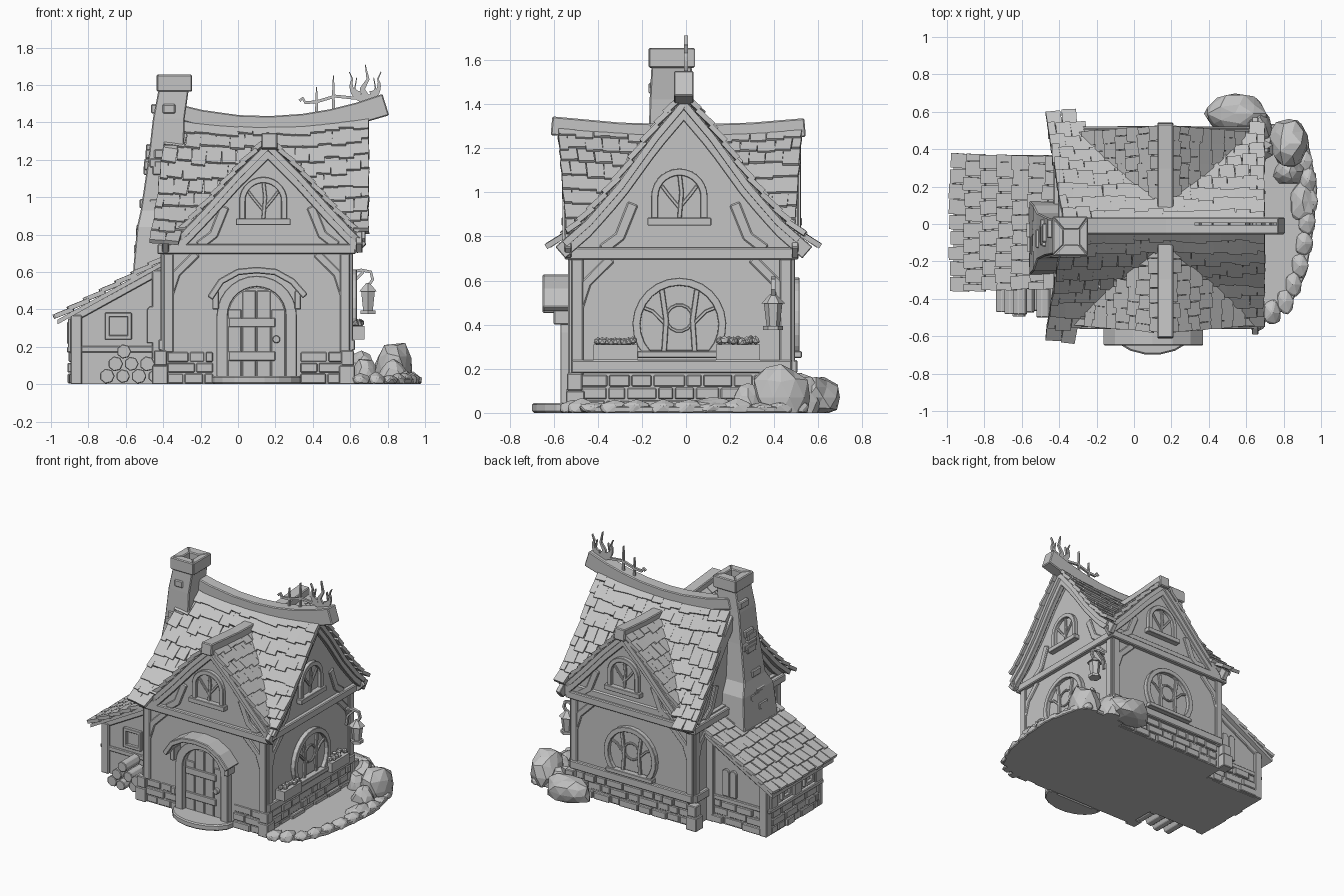
import bpy, bmesh, math, random
from mathutils import Matrix, Vector

random.seed(4)
if "Cube" in bpy.data.objects:
    bpy.data.objects.remove(bpy.data.objects["Cube"])

stone_grey = bpy.data.materials.new("plain_grey")
stone_grey.use_nodes = True
stone_grey.diffuse_color = (0.55, 0.55, 0.55, 1)
stone_grey.node_tree.nodes["Principled BSDF"].inputs["Base Color"].default_value = (0.55, 0.55, 0.55, 1)


# ---------- helpers ----------
def finish(bm, name, bevel=0.0, solid=0.0):
    if not solid:
        bmesh.ops.recalc_face_normals(bm, faces=bm.faces)
    mesh = bpy.data.meshes.new(name)
    bm.to_mesh(mesh)
    bm.free()
    mesh.materials.append(stone_grey)
    obj = bpy.data.objects.new(name, mesh)
    bpy.context.collection.objects.link(obj)
    if solid:
        mod = obj.modifiers.new("thickness", "SOLIDIFY")
        mod.thickness, mod.offset = solid, -1
    if bevel:
        mod = obj.modifiers.new("worn_edges", "BEVEL")
        mod.width, mod.segments = bevel, 1


def wall_frame(turns, origin):
    # local u = right along the wall, v = up, w = outward
    return Matrix.Translation(origin) @ Matrix.Rotation(turns * math.pi / 2, 4, "Z") @ Matrix.Rotation(math.pi / 2, 4, "X")


def loft(bm, loops):
    rings = [[bm.verts.new(p) for p in loop] for loop in loops]
    bm.faces.new(rings[0])
    bm.faces.new(rings[-1])
    for a, b in zip(rings, rings[1:]):
        for i in range(len(a)):
            j = (i + 1) % len(a)
            bm.faces.new((a[i], a[j], b[j], b[i]))


def prism(bm, pts, m, w0, w1):
    loft(bm, [[m @ Vector((u, v, w)) for u, v in pts] for w in (w0, w1)])


def rect(bm, m, u0, u1, v0, v1, w0, w1):
    prism(bm, [(u0, v0), (u1, v0), (u1, v1), (u0, v1)], m, w0, w1)


def stroke(bm, pts, m, w0, w1, wide, tip=None):
    # continuous flat bar of varying width following a path
    tip = wide if tip is None else tip
    p, n = [Vector(q) for q in pts], len(pts) - 1
    loops = []
    for i, q in enumerate(p):
        t = (p[min(i + 1, n)] - p[max(i - 1, 0)]).normalized()
        off = Vector((-t.y, t.x)) * (wide + (tip - wide) * i / n) / 2
        a, b = q + off, q - off
        loops.append([m @ Vector((e.x, e.y, w)) for e, w in ((a, w0), (b, w0), (b, w1), (a, w1))])
    loft(bm, loops)


def arc(cu, cv, r, start, end, n=14):
    angles = [math.radians(start + (end - start) * i / n) for i in range(n + 1)]
    return [(cu + r * math.cos(t), cv + r * math.sin(t)) for t in angles]


def arch(cu, base, spring, r):
    return [(cu + r, base)] + arc(cu, spring, r, 0, 180) + [(cu - r, base)]


def rock(bm, loc, size, detail=2, rough=0.13):
    geo = bmesh.ops.create_icosphere(bm, subdivisions=detail, radius=1)
    for v in geo["verts"]:
        v.co *= 1 + random.uniform(-rough, rough)
        v.co = Vector((loc[k] + v.co[k] * size[k] for k in range(3)))
        v.co.z = max(v.co.z, 0)


def tiles(bm, surf, a0, a1, cols, d1, rows, keep=lambda p: True):
    # overlapping staggered courses of uneven shingles on surf(along, down)
    step, wide = d1 / rows, (a1 - a0) / cols
    for r in range(rows):
        odd = r % 2
        for c in range(cols + odd):
            left = max(a0, a0 + wide * (c - odd / 2))
            right_end = min(a1, a0 + wide * (c + 1 - odd / 2))
            a, half = (left + right_end) / 2, (right_end - left) / 2 * random.uniform(.88, 1.02)
            top, low = surf(a, r * step), surf(a, (r + 1) * step + random.uniform(-.01, .01))
            mid = (top + low) / 2
            if not keep(mid):
                continue
            right = (surf(a + .02, r * step) - surf(a - .02, r * step)).normalized()
            down = (low - top).normalized()
            up = right.cross(down).normalized()
            if up.z < 0:
                right, up = -right, -up
            right = down.cross(up)
            m = Matrix((right, down, up)).transposed().to_4x4()
            m = Matrix.Translation(mid + up * .014) @ m @ Matrix.Rotation(random.uniform(-.07, .07), 4, "Z") @ Matrix.Rotation(.12, 4, "X")
            length = (low - top).length
            rect(bm, m, -half, half, -length * .6, length * .56, -.012, .012)


FRONT, RIGHT = wall_frame(0, (0, -.52, 0)), wall_frame(1, (.60, 0, 0))
BACK, LEFT = wall_frame(2, (0, .48, 0)), wall_frame(3, (-.40, 0, 0))
SHED_FRONT, SHED_BACK, SHED_LEFT = wall_frame(0, (0, -.30, 0)), wall_frame(2, (0, .32, 0)), wall_frame(3, (-.89, 0, 0))
MIDDLE, FLAT = wall_frame(0, (0, 0, 0)), Matrix()
XC, YC = .16, -.01
MAIN = [(0, 1.385), (.14, 1.23), (.3, 1.02), (.44, .87), (.59, .75), (.8, .66)]
CROSS = [(0, 1.27), (.17, 1.11), (.33, .94), (.45, .82), (.55, .73), (.8, .58)]


def height(profile, d):
    for (a, za), (b, zb) in zip(profile, profile[1:]):
        if d <= b:
            return za + (zb - za) * (d - a) / (b - a)
    return profile[-1][1]


def main_z(x, d):
    return height(MAIN, d) + .06 * ((x - .15) / .6) ** 2 * max(0, 1 - d / .6)


def cross_z(y, d):
    return height(CROSS, d) + .03 * (y / .55) ** 2 * max(0, 1 - d / .6)


# the roof flares toward the chimney end and draws in at the gable eaves
def main_point(s, a, d):
    x, d = .70 - (.70 - a) * (.93 + .15 * d), d * (1.02 - .12 * a)
    return Vector((x, YC + s * d, main_z(x, d)))


def cross_point(s, a, d):
    y = a * (1 - .16 * d)
    return Vector((XC + s * d, y, cross_z(y, d)))


# ---------- walls ----------
bm = bmesh.new()
rect(bm, FLAT, -.40, .60, -.52, .48, 0, .76)
spread = [i * .05 - .5 for i in range(21)]
prism(bm, [(-.5, .7)] + [(s, height(MAIN, abs(s)) - .03) for s in spread] + [(.5, .7)], wall_frame(1, (0, YC, 0)), -.37, .60)
prism(bm, [(-.4, .7)] + [(XC + s, height(CROSS, abs(s)) - .03) for s in spread if -.56 < s < .45] + [(.6, .7)], MIDDLE, -.48, .52)
finish(bm, "house_walls")

bm = bmesh.new()
prism(bm, [(-.89, 0), (-.4, 0), (-.4, .64), (-.89, .36)], MIDDLE, -.32, .30)
finish(bm, "shed_walls")

# ---------- stone footing ----------
bm = bmesh.new()
spans = [(FRONT, -.38, -.13), (FRONT, .33, .58), (RIGHT, -.48, .44), (BACK, -.56, .36), (SHED_LEFT, -.28, .26), (SHED_BACK, .44, .86)]
for m, u0, u1 in spans:
    for row in range(3):
        u = u0
        while u < u1 - .03:
            end = min(u + random.uniform(.07, .16), u1)
            rect(bm, m, u + .004, end - .004, row * .058 + .004, row * .058 + .056, -.02, random.uniform(.002, .024))
            u = end
for x in (-.40, .60):
    for y in (-.52, .48):
        rect(bm, FLAT, x - .06, x + .025, y - .025, y + .06, 0, .1)
        rect(bm, FLAT, x - .05, x + .02, y - .02, y + .05, .1, .18)
finish(bm, "stone_footing", .005)

# ---------- timber frame ----------
bm = bmesh.new()
for m, u0, u1, apex in ((FRONT, -.40, .60, .16), (RIGHT, -.52, .48, -.01), (BACK, -.60, .40, -.16), (LEFT, -.48, .52, .01)):
    rect(bm, m, u0 - .03, u1 + .03, .695, .75, -.02, .03)
    for u, s in ((u0, 1), (u1, -1)):
        rect(bm, m, min(u, u + s * .055), max(u, u + s * .055), .17, .7, -.02, .015)
        stroke(bm, [(u + s * .03, .47), (u + s * .07, .59), (u + s * .18, .70)], m, -.01, .01, .045)
    for s in (-1, 1):
        stroke(bm, [(apex + s * .37, .74), (apex + s * .29, .80), (apex + s * .23, .95)], m, -.01, .012, .05)
    if m is not FRONT:
        rect(bm, m, u0, u1, .18, .24, -.02, .025)
finish(bm, "timber_frame", .006)

bm = bmesh.new()
for m, flip in ((SHED_FRONT, 1), (SHED_BACK, -1)):
    for x, top in ((-.865, .37), (-.43, .61)):
        rect(bm, m, flip * x - .03, flip * x + .03, 0, top, -.02, .02)
    stroke(bm, [(flip * -.89, .345), (flip * -.4, .615)], m, -.02, .015, .04)
    rect(bm, m, min(flip * -.89, flip * -.4), max(flip * -.89, flip * -.4), .17, .205, -.02, .012)
for u in (-.27, 0, .25):
    rect(bm, SHED_LEFT, u - .03, u + .05, .17, .35, -.02, .02)
rect(bm, SHED_LEFT, -.32, .3, .17, .2, -.02, .025)
finish(bm, "shed_timbers", .005)

# ---------- roofs ----------
bm = bmesh.new()
bmesh.ops.create_grid(bm, x_segments=60, y_segments=60, size=.5)
for v in bm.verts:
    y = -.02 + v.co.y * 1.08
    x = .68 - (.5 - v.co.x) * 1.13 * (.93 + .15 * abs(y))
    v.co = Vector((x, y, max(main_z(x, abs(y - YC)), cross_z(y, abs(x - XC))) - .008))
finish(bm, "roof_deck", solid=.03)

bm = bmesh.new()
for s in (-1, 1):
    tiles(bm, lambda a, d: main_point(s, a, d), -.46, .70, 14, .56, 9,
          lambda p: main_z(p.x, abs(p.y - YC)) > cross_z(p.y, abs(p.x - XC)) - .02)
    tiles(bm, lambda a, d: cross_point(s, a, d), -.585, .53, 14, .525, 9,
          lambda p: cross_z(p.y, abs(p.x - XC)) > main_z(p.x, abs(p.y - YC)) - .02)
finish(bm, "roof_shingles")

bm = bmesh.new()
prism(bm, [(-.965, .32), (-.38, .645), (-.38, .67), (-.965, .345)], MIDDLE, -.37, .34)
tiles(bm, lambda a, d: Vector((-.38 - d, a * (1 + .1 * d), .67 - d * .55)), -.345, .36, 9, .59, 7)
finish(bm, "shed_roof")

bm = bmesh.new()
dist = [i * .056 for i in range(11)]
for s in (-1, 1):
    for x in (-.39, .645):
        stroke(bm, [(YC + s * d, main_z(x, d) - .05) for d in dist], wall_frame(1, (x, 0, 0)), -.015, .02, .07)
    for y in (-.535, .495):
        stroke(bm, [(XC + s * d, cross_z(y, d) - .05) for d in dist[:-1]], wall_frame(0, (0, y, 0)), -.015, .015, .07)
finish(bm, "gable_boards", .004)

bm = bmesh.new()
stroke(bm, [(x, 1.385 + .11 * ((x - .17) / .62) ** 2) for x in (-.38, -.2, 0, .17, .35, .5, .65, .79)], MIDDLE, -.035, .055, .08, .12)
stroke(bm, [(y, 1.265 + .03 * (y / .55) ** 2) for y in (-.61, -.3, 0, .3, .54)], wall_frame(1, (XC, 0, 0)), -.035, .05, .085)
finish(bm, "ridge_beams", .006)

# ---------- chimney ----------
bm = bmesh.new()
levels = [(0, -.56, -.3, -.27, .12), (.62, -.56, -.3, -.27, .12), (.84, -.54, -.3, -.25, .10), (.93, -.52, -.3, -.19, .06),
          (1.2, -.48, -.29, -.17, .04), (1.42, -.455, -.285, -.165, .03), (1.6, -.42, -.26, -.155, .025)]
loft(bm, [[(x0, y0, z), (x1, y0, z), (x1, y1, z), (x0, y1, z)] for z, x0, x1, y0, y1 in levels])
for i in range(12):
    z = random.uniform(.68, 1.46)
    x = -.56 + (z - .62) * .12
    y = random.uniform(-.12, -.02)
    rect(bm, FLAT, x - .005, x + .09, y - .05, y + .05, z, z + .05)
    side = -.255 + (z - .68) * .12 if z < .86 else -.185 + (z - .9) * .035
    u = x + random.uniform(.02, .09)
    rect(bm, FLAT, u, u + random.uniform(.05, .08), side - .004, side + .04, z, z + .05)
cap = [(-.435, -.17), (-.245, -.17), (-.245, .04), (-.435, .04)]
hole = [(-.375, -.11), (-.295, -.11), (-.295, -.03), (-.375, -.03)]
for i in range(4):
    j = (i + 1) % 4
    prism(bm, [cap[i], cap[j], hole[j], hole[i]], FLAT, 1.565, 1.655)
finish(bm, "chimney", .006)

# ---------- windows ----------
bm = bmesh.new()
for m, cu in ((FRONT, .135), (RIGHT, -.03), (BACK, -.16)):
    prism(bm, arch(cu, .88, .98, .1), m, -.01, .006)
    stroke(bm, arch(cu, .88, .98, .112), m, 0, .03, .032)
    rect(bm, m, cu - .145, cu + .145, .85, .885, 0, .045)
    stroke(bm, [(cu, .88), (cu + .01, 1), (cu, 1.09)], m, 0, .018, .02)
    for s in (-1, 1):
        stroke(bm, [(cu, .93), (cu + s * .05, .99), (cu + s * .08, 1.03)], m, 0, .016, .016)
for m, cu in ((RIGHT, -.03), (BACK, -.1)):
    prism(bm, arc(cu, .40, .185, -40, 220), m, -.01, .006)
    stroke(bm, arc(cu, .40, .195, -42, 222, 18), m, 0, .035, .036)
    rect(bm, m, cu - .19, cu + .19, .25, .28, 0, .045)
    for s in (-1, 1):
        stroke(bm, [(cu + s * .07, .27), (cu + s * .06, .42), (cu + s * .08, .56)], m, 0, .02, .024)
        stroke(bm, [(cu + s * .06, .40), (cu + s * .12, .46), (cu + s * .17, .48)], m, 0, .018, .016)
    stroke(bm, arc(cu, .43, .06, 0, 360), m, 0, .016, .014)
for m, cu, cv in ((SHED_FRONT, -.64, .31), (SHED_LEFT, -.12, .275), (SHED_LEFT, .14, .275)):
    h = .06 if cu < -.5 else .045
    for s in (-1, 1):
        rect(bm, m, cu + s * h - .012, cu + s * h + .012, cv - h, cv + h, 0, .025)
        rect(bm, m, cu - h - .012, cu + h + .012, cv + s * h - .012, cv + s * h + .012, 0, .025)
for m, cu in ((SHED_FRONT, -.46), (SHED_BACK, .56), (SHED_BACK, .62)):
    prism(bm, arch(cu, .22, .39, .027), m, 0, .02)
finish(bm, "windows", .003)

# ---------- door, awning and step ----------
bm = bmesh.new()
stroke(bm, arch(.10, 0, .365, .185), FRONT, 0, .05, .06)
prism(bm, arch(.10, .04, .365, .155), FRONT, 0, .008)
for i in range(4):
    u = -.055 + i * .078
    rect(bm, FRONT, u, u + .073, .03, .40 if i in (0, 3) else .5, 0, .016)
for v in (.15, .33):
    rect(bm, FRONT, -.05, .2, v - .025, v + .025, 0, .026)
prism(bm, arc(.205, .24, .022, 0, 360, 8)[:-1], FRONT, 0, .04)
finish(bm, "front_door", .004)

bm = bmesh.new()
stroke(bm, [(-.15, .46), (-.09, .55), (0, .6), (.10, .61), (.2, .6), (.29, .55), (.36, .47)], FRONT, 0, .13, .035)
for u in (-.12, .32):
    stroke(bm, [(u, .40), (u, .5)], FRONT, 0, .08, .035)
finish(bm, "door_awning", .005)

bm = bmesh.new()
prism(bm, [(.1 + .24 * u, -.53 + .17 * v) for u, v in arc(0, 0, 1, 180, 360, 9)], FLAT, 0, .045)
finish(bm, "door_step", .008)

# ---------- planters, lantern, logs ----------
bm = bmesh.new()
for u in (-.32, .235):
    rect(bm, RIGHT, u - .1, u + .1, .24, .31, 0, .075)
    for i in range(9):
        rock(bm, (.64 + random.uniform(-.02, .02), u - .08 + i * .02, .32 + random.uniform(0, .015)), (.02, .02, .02), 1)
finish(bm, "flower_boxes")

bm = bmesh.new()
side = wall_frame(0, (0, .395, 0))
stroke(bm, [(.60, .6), (.66, .61), (.71, .6), (.72, .56), (.70, .53)], side, -.01, .01, .016)
stroke(bm, [(.61, .48), (.62, .55), (.67, .6)], side, -.008, .008, .014)
for z, h, low, high in ((.375, .02, .045, .045), (.395, .1, .03, .042), (.495, .045, .055, .012)):
    bmesh.ops.create_cone(bm, cap_ends=True, segments=6, radius1=low, radius2=high, depth=h,
                          matrix=Matrix.Translation((.695, .395, z + h / 2)))
finish(bm, "lantern")

bm = bmesh.new()
for row, count in enumerate((4, 3, 1)):
    for i in range(count):
        prism(bm, arc(-.70 + i * .085 + row * .045, .043 + row * .066, random.uniform(.036, .045), 0, 360, 7)[:-1],
              SHED_FRONT, .02, .19 + random.uniform(-.03, .02))
finish(bm, "log_pile", .004)

# ---------- roof ironwork ----------
bm = bmesh.new()
iron = [([(.33, 1.515), (.345, 1.53), (.36, 1.505), (.42, 1.51), (.52, 1.54), (.62, 1.53), (.76, 1.535)], .016, .016),
        ([(.42, 1.45), (.42, 1.55), (.42, 1.59)], .016, .004), ([(.51, 1.44), (.51, 1.60), (.51, 1.65)], .018, .004),
        ([(.68, 1.45), (.68, 1.55)], .02, .02),
        ([(.68, 1.54), (.665, 1.58), (.695, 1.63), (.68, 1.71)], .04, .004)]
for s in (-1, 1):
    mid = 90 - s * 90
    iron += [(arc(.68, 1.60, .075, -90, mid + s * 25 if s > 0 else -205, 8) + [(.68 + s * .085, 1.67)], .045, .004),
             (arc(.68 + s * .025, 1.585, .03, -90, mid if s > 0 else -180, 6) + [(.68 + s * .045, 1.64)], .025, .004)]
for path, wide, tip in iron:
    stroke(bm, path, MIDDLE, -.008, .008, wide, tip)
finish(bm, "roof_ironwork")

# ---------- ground patch and boulders ----------
edge = [(.66, -.53), (.83, -.45), (.92, -.27), (.96, -.03), (.98, .19), (.94, .4), (.88, .53)]
bm = bmesh.new()
prism(bm, [(.55, -.5)] + edge + [(.55, .54)], FLAT, 0, .03)
for (x, y), (x2, y2) in zip(edge, edge[1:]):
    for t in (.2, .7):
        rock(bm, (x + (x2 - x) * t - .04, y + (y2 - y) * t, .02), (.055, .08, random.uniform(.025, .05)), 1)
finish(bm, "ground_patch", .006)

bm = bmesh.new()
for loc, size in (((.83, .43, .07), (.11, .13, .16)), ((.83, .28, .03), (.08, .07, .10)), ((.54, .59, .07), (.17, .11, .10)),
                  ((.66, .52, .05), (.08, .09, .12)), ((.90, .12, .02), (.07, .11, .05)), ((.68, .42, .04), (.07, .07, .10))):
    rock(bm, loc, size)
finish(bm, "boulders")
